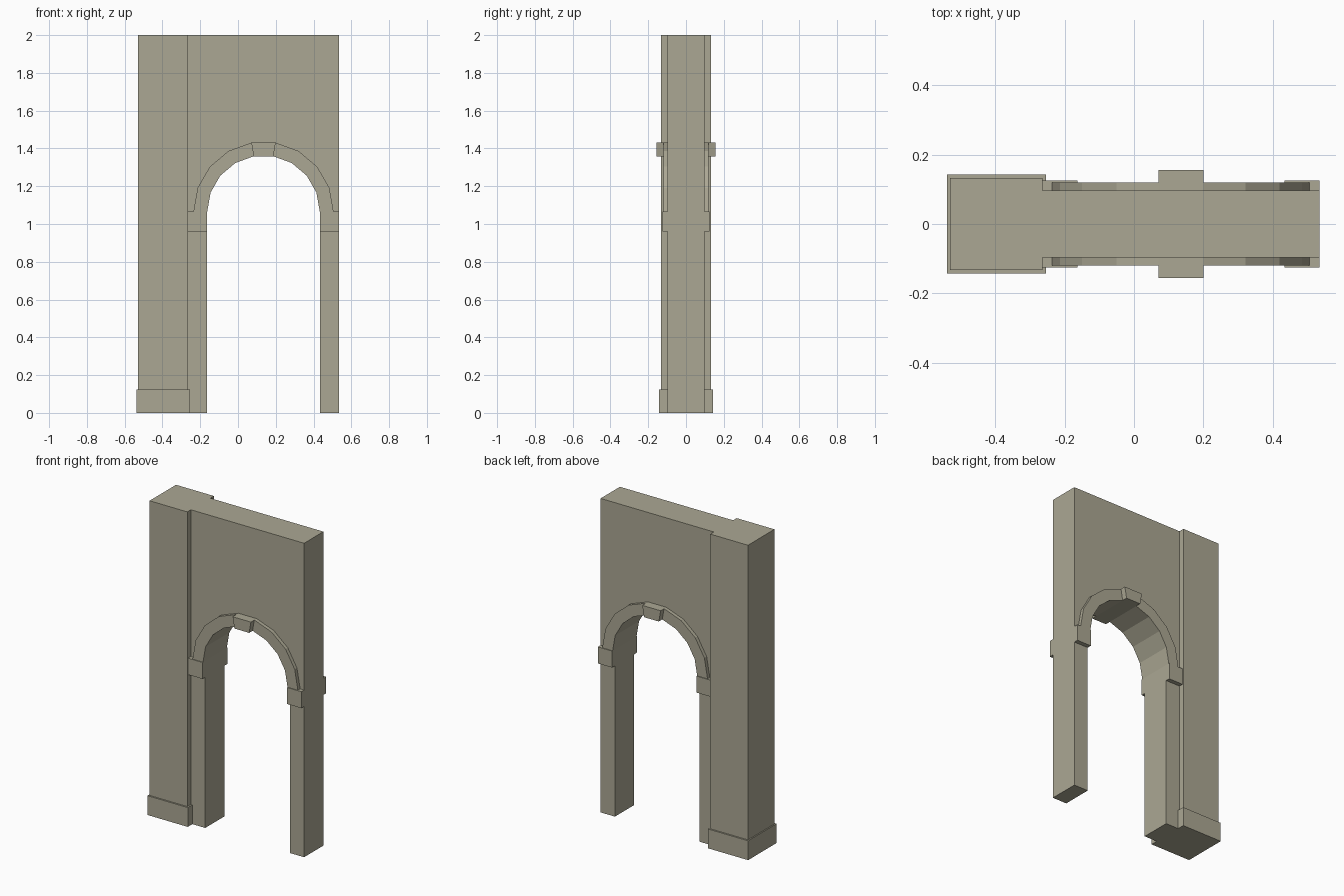
import bpy, bmesh
from math import cos, sin, radians

cube = bpy.data.objects.get("Cube")
if cube:
    bpy.data.objects.remove(cube, do_unlink=True)

# One stone colour for everything
COLOUR = (0.41, 0.39, 0.295, 1.0)
stone = bpy.data.materials.new("warm grey stone")
stone.use_nodes = True
stone.diffuse_color = COLOUR
stone.node_tree.nodes["Principled BSDF"].inputs["Base Color"].default_value = COLOUR

# Main dimensions
HEIGHT = 2.0
WALL_LEFT, WALL_RIGHT = -0.264, 0.534
WALL_HALF = 0.097
ARCH_X, SPRING_Z = 0.135, 1.065
INNER_R, OUTER_R = 0.298, 0.371
SEGMENTS = 9


def arch_point(radius, step):
    """Corner of the faceted arch, counted from its +x springing."""
    a = radians(180 * step / SEGMENTS)
    return ARCH_X + radius * cos(a), SPRING_Z + radius * sin(a)


def extrude(name, profile, y0, y1):
    """Solid made by extruding an x-z profile from y0 to y1."""
    bm = bmesh.new()
    face = bm.faces.new([bm.verts.new((x, y0, z)) for x, z in profile])
    result = bmesh.ops.extrude_face_region(bm, geom=[face])
    moved = [v for v in result["geom"] if isinstance(v, bmesh.types.BMVert)]
    bmesh.ops.translate(bm, verts=moved, vec=(0, y1 - y0, 0))
    bmesh.ops.recalc_face_normals(bm, faces=bm.faces)
    mesh = bpy.data.meshes.new(name)
    bm.to_mesh(mesh)
    bm.free()
    mesh.materials.append(stone)
    obj = bpy.data.objects.new(name, mesh)
    bpy.context.collection.objects.link(obj)
    return obj


def rectangle(x0, x1, z0, z1):
    return [(x0, z0), (x1, z0), (x1, z1), (x0, z1)]


def voussoirs(first, last):
    """Band of the arch ring between two steps."""
    steps = range(first, last + 1)
    return ([arch_point(INNER_R, i) for i in steps]
            + [arch_point(OUTER_R, i) for i in reversed(steps)])


# Wall with the arched opening
opening = [arch_point(INNER_R, i) for i in range(SEGMENTS + 1)]
jamb_right, jamb_left = opening[0][0], opening[-1][0]
extrude("arched_wall",
        [(WALL_RIGHT, HEIGHT), (WALL_RIGHT, 0), (jamb_right, 0)] + opening
        + [(jamb_left, 0), (WALL_LEFT, 0), (WALL_LEFT, HEIGHT)],
        -WALL_HALF, WALL_HALF)

# Pier and its plinth
PLINTH_TOP = 0.123
extrude("pier", rectangle(-0.53, WALL_LEFT, PLINTH_TOP, HEIGHT), -0.133, 0.133)
extrude("pier_plinth", rectangle(-0.538, -0.254, 0, PLINTH_TOP), -0.143, 0.143)

# Raised trim on both faces of the wall: part, profile, distance from centre
IMPOST_Z = 0.96
trim = [
    ("impost_right", rectangle(WALL_LEFT, jamb_left, IMPOST_Z, SPRING_Z), 0.125),
    ("impost_left", rectangle(jamb_right, WALL_RIGHT, IMPOST_Z, SPRING_Z), 0.125),
    ("arch_ring_left", voussoirs(0, 4), 0.12),
    ("keystone", voussoirs(4, 5), 0.155),
    ("arch_ring_right", voussoirs(5, 9), 0.12),
]
for side, sign in (("front", -1), ("back", 1)):
    for part, profile, depth in trim:
        extrude(f"{side}_{part}", profile, sign * WALL_HALF, sign * depth)
